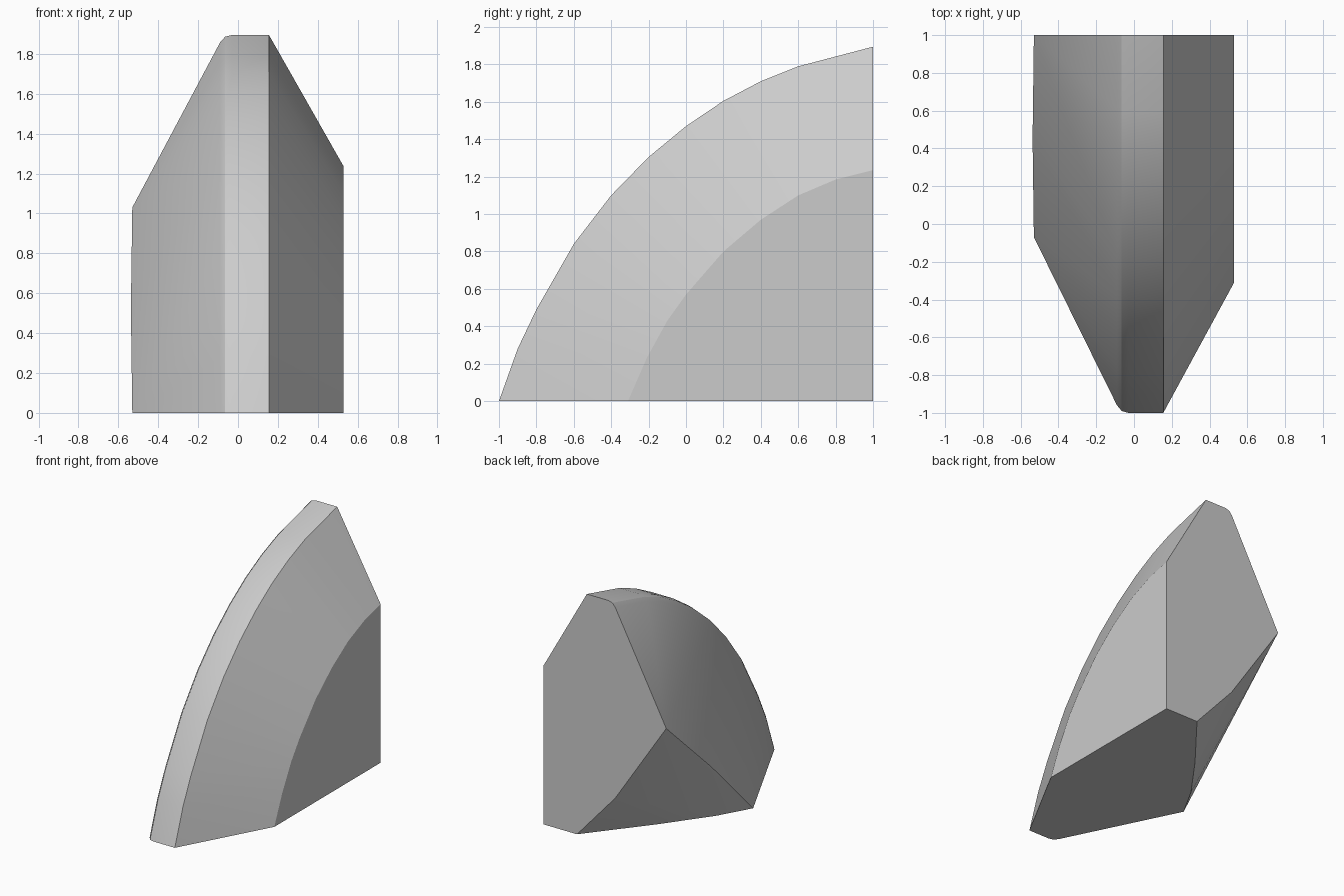
import bpy
import bmesh
import math

cube = bpy.data.objects.get("Cube")
if cube:
    bpy.data.objects.remove(cube, do_unlink=True)

# One plain grey for the whole block
grey = bpy.data.materials.new("light grey")
grey.use_nodes = True
colour = (0.6, 0.6, 0.6, 1)
grey.diffuse_color = colour
grey.node_tree.nodes["Principled BSDF"].inputs["Base Color"].default_value = colour

# Side profiles (y, z) of the rim and of the flat side face
RIM = [(-1, 0), (-.9, .28), (-.8, .49), (-.6, .84), (-.4, 1.10), (-.2, 1.305),
       (0, 1.47), (.2, 1.605), (.4, 1.71), (.6, 1.79), (1, 1.895)]
SIDE = [(-.31, 0), (-.21, .23), (-.1, .43), (0, .57), (.2, .8), (.4, .97),
        (.6, 1.1), (.8, 1.185), (1, 1.235)]


def section(profile, x, scale=1.0):
    """Place a side profile at x, scaled about the back bottom corner."""
    return [(x, 1 + (y - 1) * scale, z * scale) for y, z in profile]


# Rim band with a rounded left edge, and the flat right face
points = section(RIM, .155) + section(RIM, -.03)
points += section(RIM, -.065, .995) + section(RIM, -.09, .98)
points += section(SIDE, .53) + [(.53, 1, 0)]

# Left ridge and the sloped underside below it
points += [(-.53, 1, 1.03), (-.537, .45, .52), (-.53, -.07, 0)]
points += [(-.09, 1, .37), (.24, 1, 0), (-.135, .53, 0), (-.39, .18, 0)]

# Wrap the sections in one convex solid
bm = bmesh.new()
for p in points:
    bm.verts.new(p)
hull = bmesh.ops.convex_hull(bm, input=bm.verts)
loose = [v for v in bm.verts if not v.link_faces]
bmesh.ops.delete(bm, geom=loose, context='VERTS')
bmesh.ops.dissolve_limit(bm, angle_limit=math.radians(0.5),
                         verts=bm.verts, edges=bm.edges)
bmesh.ops.recalc_face_normals(bm, faces=bm.faces)

mesh = bpy.data.meshes.new("wedge_block")
bm.to_mesh(mesh)
bm.free()
mesh.materials.append(grey)
block = bpy.data.objects.new("wedge_block", mesh)
bpy.context.collection.objects.link(block)

bpy.ops.object.select_all(action='DESELECT')
block.select_set(True)
bpy.context.view_layer.objects.active = block
bpy.ops.object.shade_smooth_by_angle(angle=math.radians(28))
